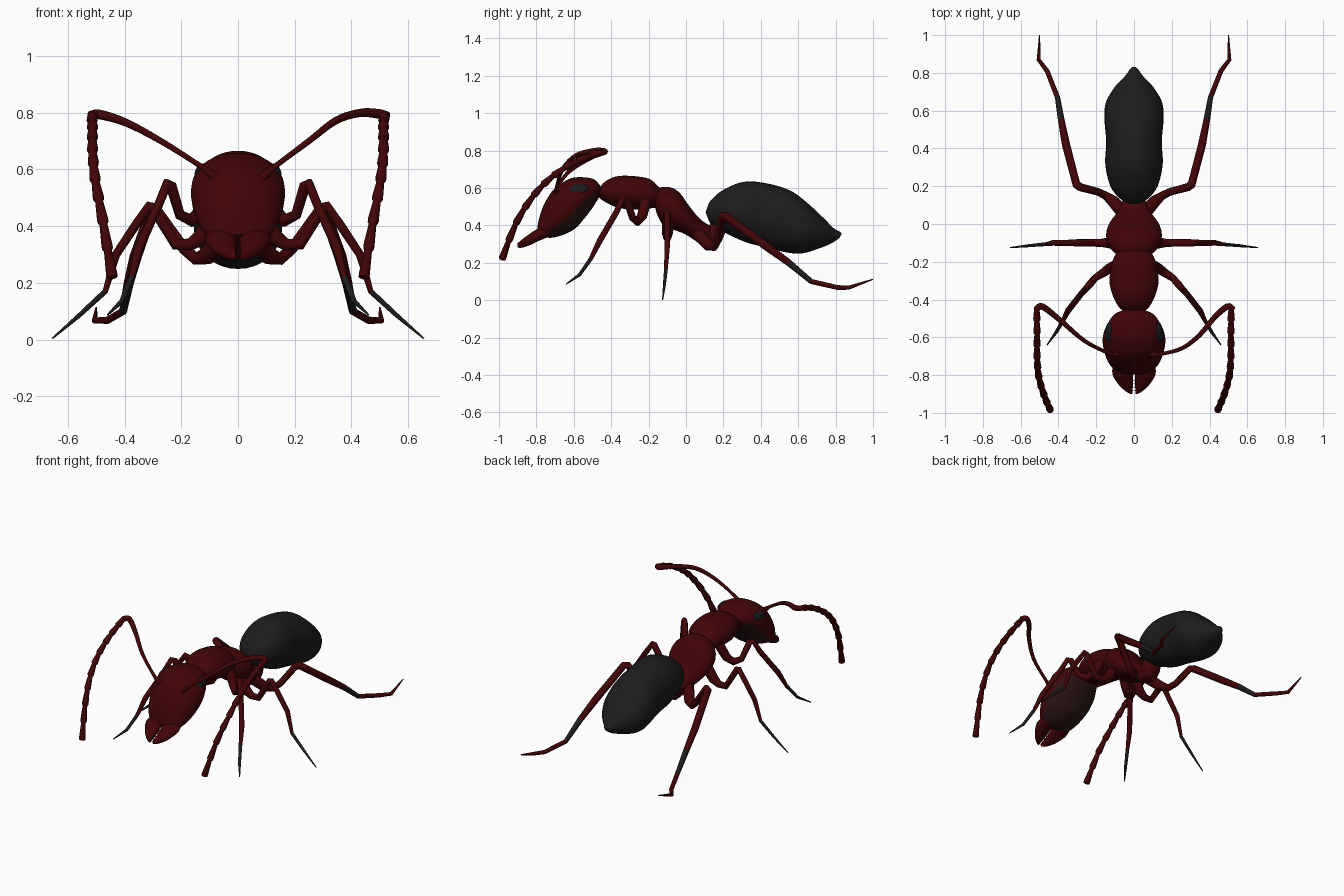
import bpy, bmesh, math
from mathutils import Vector


def material(name, col):
    m = bpy.data.materials.new(name)
    m.diffuse_color = (*col, 1)
    return m


RED = material("dark red shell", (0.054, 0.0015, 0.002))
BLACK = material("charcoal", (0.012, 0.012, 0.012))
BROWN = material("brown underside", (0.024, 0.008, 0.008))
EYE = material("eye grey", (0.009, 0.010, 0.011))


def resample(pts, n):
    """Catmull-Rom through tuples of any length, n steps per span."""
    p = [tuple(2 * a - b for a, b in zip(pts[0], pts[1]))] + list(pts)
    p.append(tuple(2 * a - b for a, b in zip(pts[-1], pts[-2])))
    out = []
    for i in range(1, len(p) - 2):
        for k in range(n):
            t = k / n
            out.append(tuple(0.5 * (2 * b + (c - a) * t + (2 * a - 5 * b + 4 * c - d) * t * t
                                    + (3 * b - a - 3 * c + d) * t ** 3)
                             for a, b, c, d in zip(*p[i - 1:i + 3])))
    return out + [tuple(pts[-1])]


def skin(name, rings, mats, rule=None, angle=50):
    """Joins rings of points into a closed tube; rule(ring, side) picks the colour."""
    bm = bmesh.new()
    vr = [[bm.verts.new(v) for v in r] for r in rings]
    n = len(vr[0])
    for i in range(len(vr) - 1):
        for j in range(n):
            f = bm.faces.new((vr[i][j], vr[i][(j + 1) % n], vr[i + 1][(j + 1) % n], vr[i + 1][j]))
            f.material_index = rule(i, j) if rule else 0
    bm.faces.new(vr[0])
    bm.faces.new(vr[-1]).material_index = rule(len(vr) - 2, 0) if rule else 0
    bmesh.ops.recalc_face_normals(bm, faces=bm.faces[:])
    me = bpy.data.meshes.new(name)
    bm.to_mesh(me)
    bm.free()
    return add(name, me, mats, angle)


def add(name, me, mats, angle=50):
    ob = bpy.data.objects.new(name, me)
    bpy.context.collection.objects.link(ob)
    for m in mats:
        me.materials.append(m)
    bpy.ops.object.select_all(action='DESELECT')
    ob.select_set(True)
    bpy.context.view_layer.objects.active = ob
    bpy.ops.object.shade_smooth_by_angle(angle=math.radians(angle))
    return ob


def body(name, stations, mats, rule=None, n=32, steps=5):
    """Stations: top y, top z, bottom y, bottom z, half width, (centre x)."""
    rings = []
    for s in resample(stations, steps):
        top, bot = Vector((0, s[0], s[1])), Vector((0, s[2], s[3]))
        c, h = (top + bot) / 2, (top - bot) / 2
        c.x = s[5] if len(s) > 5 else 0
        rings.append([c + Vector((max(s[4], .002) * math.cos(a), 0, 0)) + h * math.sin(a)
                      for a in (2 * math.pi * j / n for j in range(n))])
    return skin(name, rings, mats, rule)


def tube(name, pts, mats, rule=None, n=12, angle=60):
    """Points: x, y, z, radius."""
    P = [Vector(p[:3]) for p in pts]
    rings, u = [], Vector((0.3, 0.2, 1))
    for i, p in enumerate(P):
        a = (p - P[i - 1]).normalized() if i else Vector()
        b = (P[i + 1] - p).normalized() if i < len(P) - 1 else Vector()
        t = (a + b).normalized()
        u = (u - t * u.dot(t)).normalized()
        w = t.cross(u)
        rings.append([p + pts[i][3] * (u * math.cos(q) + w * math.sin(q))
                      for q in (2 * math.pi * j / n for j in range(n))])
    return skin(name, rings, mats, rule, angle)


# head, with a brown underside
body("head", [(-.46, .615, -.45, .59, .04), (-.50, .65, -.462, .555, .105), (-.59, .657, -.51, .48, .15),
              (-.65, .635, -.55, .43, .165), (-.71, .59, -.59, .385, .163), (-.76, .51, -.65, .352, .147),
              (-.787, .43, -.71, .335, .122), (-.797, .37, -.755, .335, .09)],
     [RED, BROWN], lambda i, j: 1 if math.sin(2 * math.pi * (j + .5) / 32) < -.4 and i > 5 else 0)

# thorax, rear thorax, waist
body("front_thorax", [(-.465, .59, -.465, .55, .05), (-.44, .628, -.44, .53, .08), (-.38, .66, -.38, .50, .112),
                      (-.30, .665, -.30, .485, .13), (-.20, .65, -.20, .49, .115), (-.15, .61, -.14, .50, .085),
                      (-.12, .57, -.12, .52, .04)], [RED])
body("rear_thorax", [(-.175, .56, -.165, .50, .06), (-.155, .595, -.155, .46, .10), (-.10, .606, -.12, .40, .138),
                     (-.04, .58, -.06, .375, .147), (.02, .50, -.01, .355, .13), (.08, .43, .04, .325, .09),
                     (.15, .385, .09, .29, .06), (.18, .35, .14, .28, .045)], [RED])
body("waist_node", [(.10, .36, .10, .30, .04), (.13, .41, .14, .285, .058), (.17, .45, .18, .30, .06),
                    (.21, .45, .21, .36, .04)], [RED])

# abdomen
body("abdomen", [(.105, .47, .12, .43, .03), (.13, .53, .14, .40, .075), (.20, .59, .20, .365, .125),
                 (.31, .633, .32, .31, .152), (.43, .625, .44, .28, .147), (.56, .585, .54, .255, .156),
                 (.66, .51, .62, .25, .15), (.74, .435, .70, .273, .105), (.79, .385, .77, .30, .05),
                 (.825, .365, .81, .325, .022), (.832, .355, .822, .335, .012)], [BLACK])

# legs: x, y, z, radius at each joint, and the charcoal spans
LEGS = {
    "front_leg": ([(.09, -.215, .53, .03), (.13, -.235, .45, .027), (.165, -.26, .42, .023), (.205, -.285, .44, .019),
                   (.235, -.32, .54, .02), (.25, -.338, .55, .018), (.28, -.37, .475, .016), (.35, -.46, .32, .016),
                   (.375, -.51, .22, .011), (.41, -.57, .135, .009), (.46, -.64, .087, .003)], (8, 9)),
    "middle_leg": ([(.07, -.09, .46, .035), (.13, -.10, .36, .03), (.17, -.10, .335, .022), (.22, -.10, .335, .02),
                    (.30, -.10, .465, .020), (.315, -.10, .47, .018), (.36, -.10, .405, .016), (.43, -.10, .30, .015),
                    (.468, -.107, .17, .010), (.56, -.115, .085, .008), (.655, -.125, .004, .003)], (8, 9)),
    "hind_leg": ([(.05, .05, .37, .035), (.11, .12, .295, .032), (.15, .15, .285, .022), (.19, .17, .32, .02),
                  (.285, .195, .45, .022), (.305, .21, .45, .023), (.36, .42, .295, .022), (.385, .55, .20, .018),
                  (.405, .67, .10, .014), (.46, .81, .068, .013), (.505, .87, .067, .011), (.50, 1.0, .112, .003)], (7,)),
}
for side, s in (("right", 1), ("left", -1)):
    for name, (pts, dark) in LEGS.items():
        tube(f"{name}_{side}", [(s * x, y, z, r) for x, y, z, r in pts], [RED, BLACK],
             lambda i, j, d=dark: int(i in d))

    # jaws with small teeth on the inner edge
    body(f"jaw_{side}", [(-.75, .40, -.73, .34, .052, s * .056), (-.80, .378, -.785, .318, .055, s * .060),
                         (-.85, .345, -.84, .292, .040, s * .046), (-.885, .318, -.882, .28, .020, s * .027),
                         (-.90, .305, -.90, .283, .006, s * .013)],
         [RED], n=16, steps=3)
    for k in range(4):
        y, z = -.825 - .018 * k, .337 - .0105 * k
        tube(f"tooth_{side}_{k + 1}", [(s * .02, y, z, .009), (s * .002, y - .004, z, .001)], [RED], n=6)

    # eyes
    bm = bmesh.new()
    bmesh.ops.create_uvsphere(bm, u_segments=20, v_segments=12, radius=1)
    me = bpy.data.meshes.new("eye")
    bm.to_mesh(me)
    bm.free()
    eye = add(f"eye_{side}", me, [EYE])
    eye.location = (s * .132, -.572, .594)
    eye.scale = (.018, .054, .029)
    eye.rotation_euler = (math.radians(10), -s * math.radians(30), 0)

    # beaded outer antenna: each bead flares towards the tip
    path = resample([(s * .515, -.445, .795), (s * .513, -.58, .745), (s * .513, -.71, .665),
                     (s * .503, -.815, .56), (s * .475, -.91, .41), (s * .443, -.985, .215)], 2)
    beads = []
    for a, b in zip(path, path[1:]):
        a, b = Vector(a), Vector(b)
        beads += [(*a.lerp(b, .03), .014), (*a.lerp(b, .85), .020), (*a.lerp(b, .96), .019)]
    beads.append((*path[-1], .009))
    tube(f"antenna_beads_{side}", beads, [RED], angle=40)

# inner antennae, bent a little differently on each side
tube("antenna_stem_right", resample([(.085, -.69, .57, .018), (.13, -.69, .61, .010), (.25, -.66, .70, .011),
                                     (.345, -.59, .772, .013), (.43, -.49, .799, .015),
                                     (.495, -.437, .796, .017), (.525, -.455, .788, .017)], 5), [RED])
tube("antenna_stem_left", resample([(-.085, -.69, .575, .018), (-.13, -.685, .61, .010), (-.26, -.62, .693, .011),
                                    (-.39, -.51, .763, .014), (-.485, -.437, .793, .017),
                                    (-.52, -.455, .79, .017)], 5), [RED])
